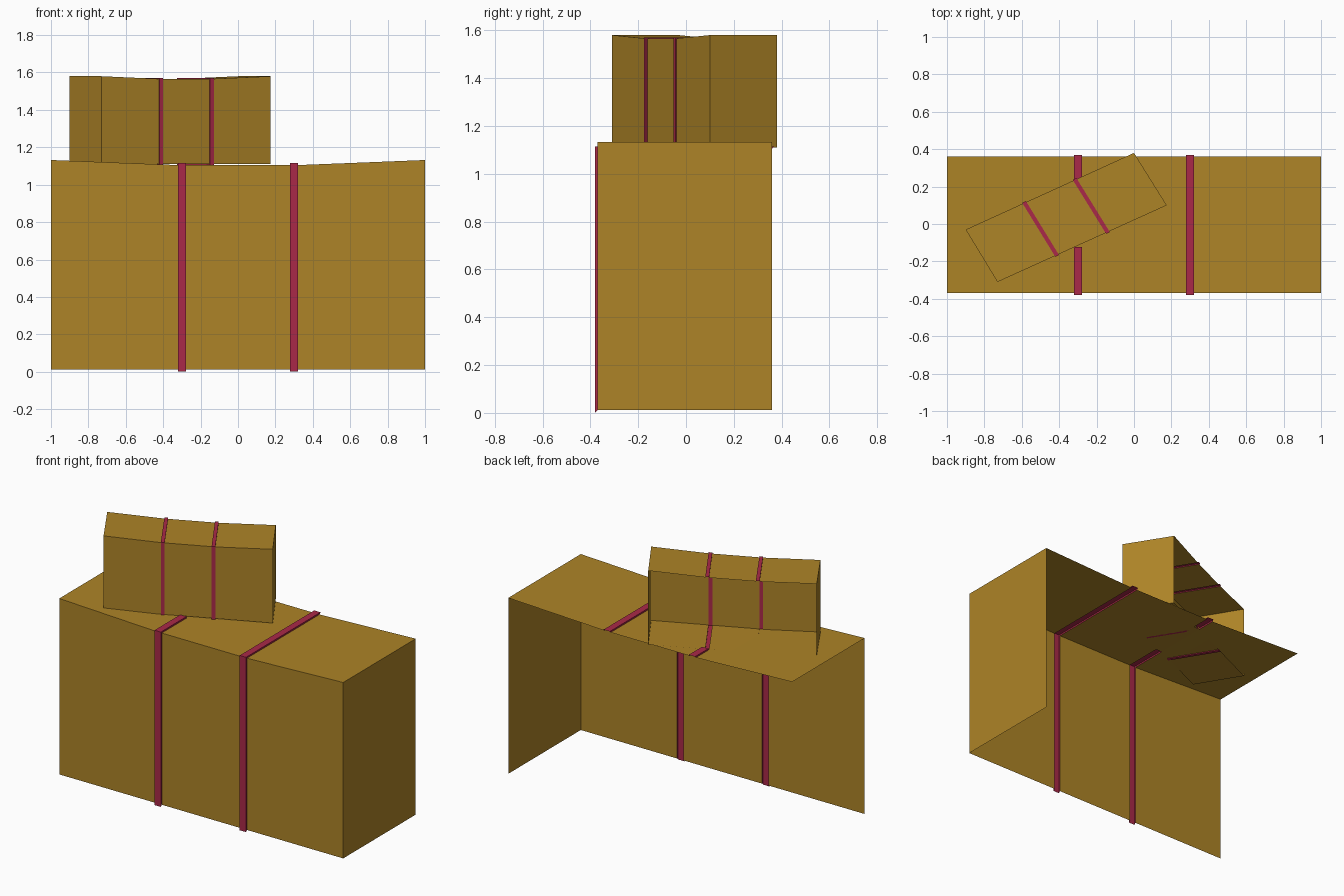
import bpy, bmesh
from mathutils import Vector

if "Cube" in bpy.data.objects:
    bpy.data.objects.remove(bpy.data.objects["Cube"])

SPANS = [0, 0.339, 0.361, 0.639, 0.661, 1]   # stations along a bale; 1-2 and 3-4 are straps


def material(name, rgb):
    m = bpy.data.materials.new(name)
    m.diffuse_color = (*rgb, 1)
    m.use_nodes = True
    m.node_tree.nodes["Principled BSDF"].inputs["Base Color"].default_value = m.diffuse_color
    return m


HAY = material("hay", (0.42, 0.23, 0.02))
BAND = material("band", (0.40, 0.022, 0.065))


def build(name, faces, mat):
    bm = bmesh.new()
    for pts in faces:
        bm.faces.new([bm.verts.new(p) for p in pts])
    bmesh.ops.remove_doubles(bm, verts=bm.verts, dist=0.0005)
    bmesh.ops.recalc_face_normals(bm, faces=bm.faces)
    me = bpy.data.meshes.new(name)
    bm.to_mesh(me)
    bm.free()
    me.materials.append(mat)
    ob = bpy.data.objects.new(name, me)
    bpy.context.collection.objects.link(ob)


def bale(name, corners, z0, z1, dip, off, path, caps, gap=None):
    """corners: front left, front right, back right, back left; path in (depth, height) 0..1"""
    fl, fr, br, bl = [Vector((*c, 0)) for c in corners]
    width = (bl - fl).length

    def point(t, v, h, dv=0, dz=0):
        p = fl.lerp(fr, t).lerp(bl.lerp(br, t), v + dv / width)
        sag = dip * min(1, min(t, 1 - t) / SPANS[1])      # pinched by the bands
        return p + Vector((0, 0, z0 + (z1 - z0 - sag) * h + dz))

    def base(t, q):
        return point(t, *q)

    def raised(t, q):
        v, h = q
        dv = -off if v == 0 else off if v == 1 else 0
        return point(t, v, h, dv, off if h == 1 else -off)

    def strip(f, g, run, a, b):
        return [[f(a, p), g(b, p), g(b, q), f(a, q)] for p, q in zip(run, run[1:])]

    body = []
    for i in (0, 2, 4):
        body += strip(base, base, path, SPANS[i], SPANS[i + 1])
    box = [(0, 0), (0, 1), (1, 1), (1, 0)]
    body += [[base(t, q) for q in box] for t in caps]

    # raised bands, open towards the inside
    for k, i in enumerate((1, 3)):
        a, b = SPANS[i], SPANS[i + 1]
        runs = [path]
        if gap and k == 0:
            lo, hi = (gap[0], 1), (gap[1], 1)
            runs = [path[:-1] + [lo], [hi, path[-1]]]
            body += strip(base, base, [lo, hi], a, b)
        band = []
        for run in runs:
            band += strip(raised, raised, run, a, b)
            for t in (a, b):
                band += [[base(t, p), raised(t, p), raised(t, q), base(t, q)]
                         for p, q in zip(run, run[1:])]
        build(f"{name}_band_{k + 1}", band, BAND)
    build(name, body, HAY)


# large bale: front, top and right end; band left out beneath the small bale
bale("large_bale", [(-1, -0.37), (1, -0.37), (1, 0.36), (-1, 0.36)],
     0.012, 1.132, 0.027, 0.01, [(0, 0), (0, 1), (1, 1)], [1], gap=(0.34, 0.83))

# small bale lying askew on top: bottom, front, top and both ends
bale("small_bale", [(-0.73, -0.31), (0.175, 0.10), (0.0, 0.38), (-0.9, -0.03)],
     1.11, 1.58, 0.014, 0.005, [(1, 0), (0, 0), (0, 1), (1, 1)], [0, 1])
